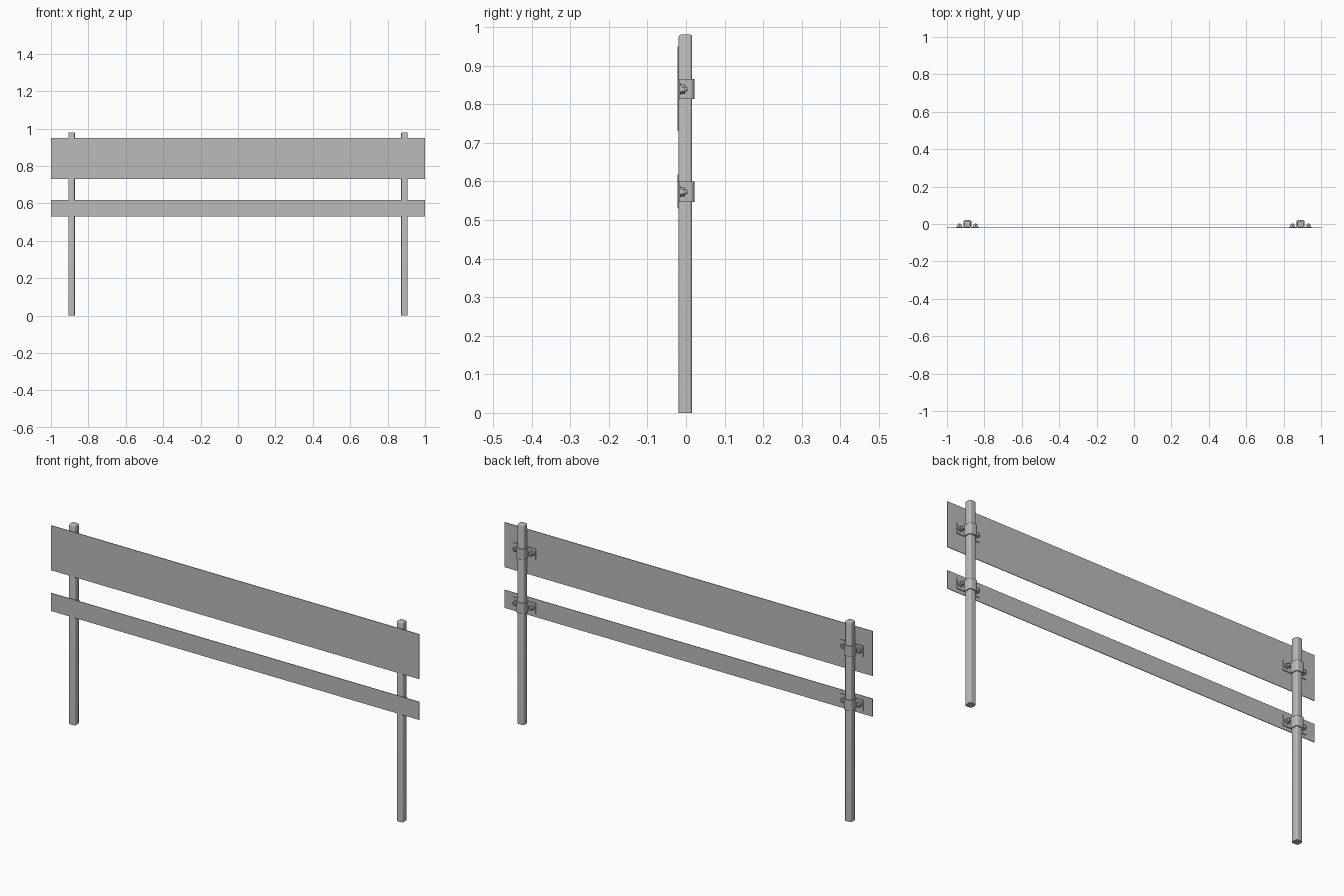
import bpy
import bmesh
import math
from mathutils import Matrix, Vector

if "Cube" in bpy.data.objects:
    bpy.data.objects.remove(bpy.data.objects["Cube"])

GREY = (0.5, 0.5, 0.5, 1)
steel = bpy.data.materials.new("galvanised_grey")
steel.use_nodes = True
steel.diffuse_color = GREY
steel.node_tree.nodes["Principled BSDF"].inputs["Base Color"].default_value = GREY


def finish(name, bm, smooth=True):
    bmesh.ops.recalc_face_normals(bm, faces=bm.faces)
    mesh = bpy.data.meshes.new(name)
    bm.to_mesh(mesh)
    bm.free()
    mesh.materials.append(steel)
    obj = bpy.data.objects.new(name, mesh)
    bpy.context.collection.objects.link(obj)
    if smooth:
        bpy.ops.object.select_all(action="DESELECT")
        obj.select_set(True)
        bpy.context.view_layer.objects.active = obj
        bpy.ops.object.shade_smooth_by_angle(angle=math.radians(35))
    return obj


def rounded(corners, steps=5):
    """Turn (x, y, radius) corners into an outline with right-angle fillets."""
    out = []
    for i, (x, y, r) in enumerate(corners):
        p = Vector((x, y))
        if r == 0:
            out.append(p)
            continue
        a = (Vector(corners[i - 1][:2]) - p).normalized() * r
        b = (Vector(corners[(i + 1) % len(corners)][:2]) - p).normalized() * r
        for k in range(steps + 1):
            t = math.pi / 2 * k / steps
            out.append(p + a * (1 - math.sin(t)) + b * (1 - math.cos(t)))
    return out


def prism(name, outline, cx, z0, z1, top_bevel=0):
    bm = bmesh.new()
    face = bm.faces.new([bm.verts.new((cx + p.x, p.y, z0)) for p in outline])
    new = bmesh.ops.extrude_face_region(bm, geom=[face])["geom"]
    bmesh.ops.translate(bm, vec=(0, 0, z1 - z0),
                        verts=[g for g in new if isinstance(g, bmesh.types.BMVert)])
    if top_bevel:
        rim = [e for e in bm.edges if all(v.co.z > z1 - 1e-5 for v in e.verts)]
        bmesh.ops.bevel(bm, geom=rim, offset=top_bevel, segments=3,
                        profile=0.5, affect="EDGES")
    return finish(name, bm)


def panel(name, z0, z1):
    bm = bmesh.new()
    bmesh.ops.create_cube(bm, size=1)
    bmesh.ops.scale(bm, vec=(2, 0.003, z1 - z0), verts=bm.verts)
    bmesh.ops.translate(bm, vec=(0, -0.0205, (z0 + z1) / 2), verts=bm.verts)
    return finish(name, bm, smooth=False)


def bolt(name, x, z):
    """Washer, hexagonal nut and tapered bolt tip along the y axis."""
    bm = bmesh.new()
    for r1, r2, y0, y1, sides in ((0.014, 0.014, -0.017, -0.013, 20),
                                  (0.012, 0.012, -0.013, -0.003, 6),
                                  (0.007, 0.005, -0.003, 0.004, 16)):
        place = (Matrix.Translation((x, (y0 + y1) / 2, z))
                 @ Matrix.Rotation(-math.pi / 2, 4, "X"))
        bmesh.ops.create_cone(bm, cap_ends=True, segments=sides, radius1=r1,
                              radius2=r2, depth=y1 - y0, matrix=place)
    return finish(name, bm)


# Sign boards
panel("upper_board", 0.73, 0.95)
panel("lower_board", 0.53, 0.618)

# Rounded square post section
W = 0.0175
R = 0.008
post = rounded([(-W, -0.019, R), (W, -0.019, R), (W, 0.016, R), (-W, 0.016, R)])

# Hat-shaped strap that wraps the back of a post, with flat bolting wings
O = 0.022
strap = rounded([(-0.062, -0.019, 0), (-W, -0.019, 0), (-W, 0.0165, R),
                 (W, 0.0165, R), (W, -0.019, 0), (0.062, -0.019, 0),
                 (0.062, -0.015, 0), (O, -0.015, 0), (O, 0.0215, 0.012),
                 (-O, 0.0215, 0.012), (-O, -0.015, 0), (-0.062, -0.015, 0)])

# Posts, clamps and bolts on each side
for side, x in (("left", 0.89), ("right", -0.89)):
    prism(side + "_post", post, x, 0, 0.98, top_bevel=0.005)
    for level, z in (("upper", 0.839), ("lower", 0.573)):
        label = side + "_" + level
        prism(label + "_clamp", strap, x, z - 0.026, z + 0.026)
        for end, dx in (("outer", 0.043), ("inner", -0.043)):
            bolt(label + "_" + end + "_bolt", x + math.copysign(1, x) * dx, z)
